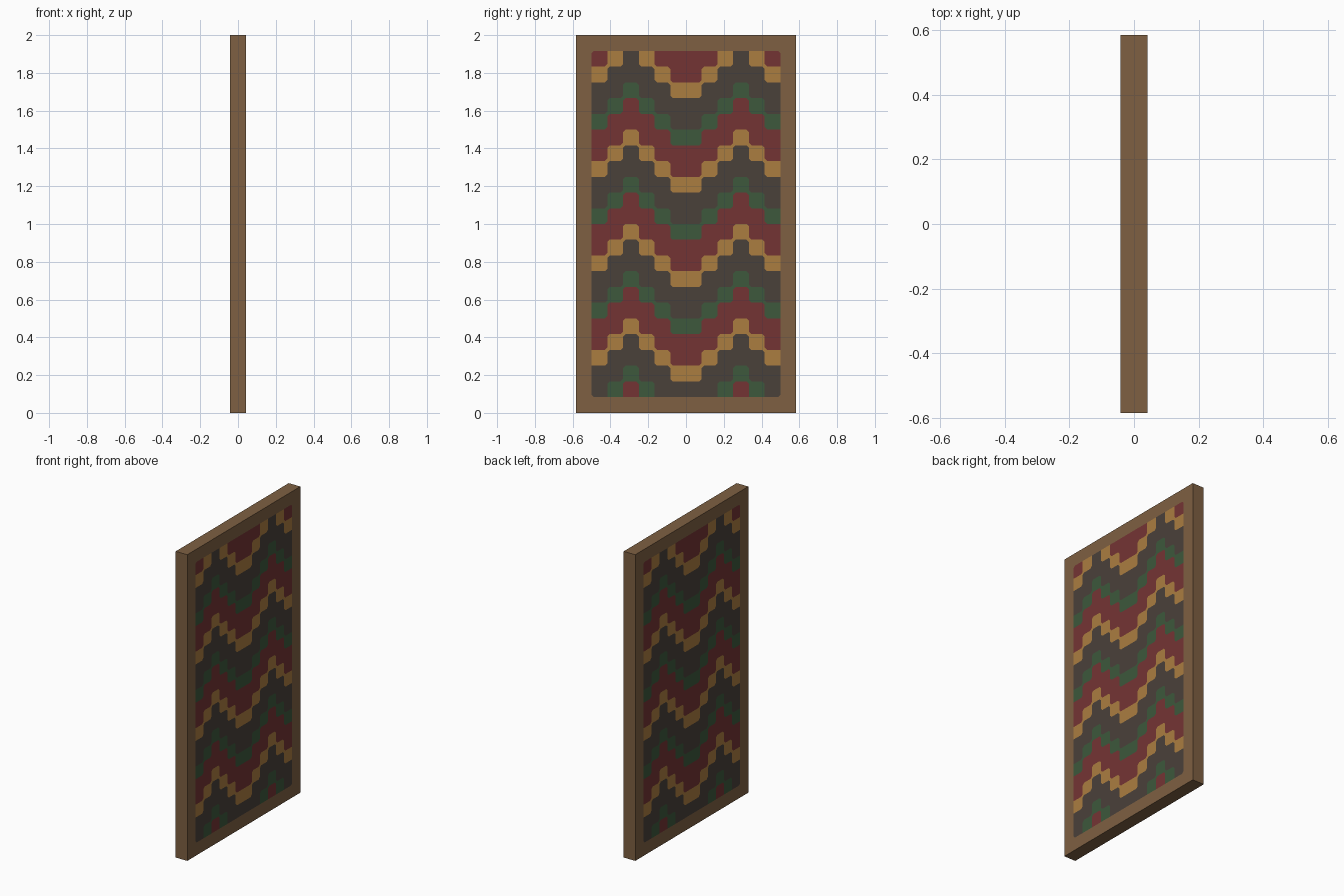
import bpy, bmesh

if "Cube" in bpy.data.objects:
    bpy.data.objects.remove(bpy.data.objects["Cube"])

U = 1 / 12            # one pattern cell
T = U / 2             # half thickness
COLS, ROWS = 12, 22   # cells inside the border
CUT = 0.013           # small corner cut of the woven cells


def srgb(r, g, b):
    lin = lambda c: c / 12.92 if c <= 0.04045 else ((c + 0.055) / 1.055) ** 2.4
    return (lin(r / 255), lin(g / 255), lin(b / 255), 1)


COLOURS = {
    "brown wood": (126, 96, 66),
    "dark grey": (74, 65, 58),
    "ochre": (171, 125, 64),
    "dark red": (116, 52, 52),
    "dark green": (61, 88, 60),
}
mats = []
for name, c in COLOURS.items():
    m = bpy.data.materials.new(name)
    m.diffuse_color = srgb(*c)
    m.use_nodes = True
    m.node_tree.nodes["Principled BSDF"].inputs["Base Color"].default_value = m.diffuse_color
    mats.append(m)
BROWN, GREY, OCHRE, RED, GREEN = range(5)


def finish(bm, name):
    bmesh.ops.remove_doubles(bm, verts=bm.verts, dist=1e-5)
    me = bpy.data.meshes.new(name)
    bm.to_mesh(me)
    bm.free()
    for m in mats:
        me.materials.append(m)
    ob = bpy.data.objects.new(name, me)
    bpy.context.collection.objects.link(ob)


# Border frame: two flat rings joined by the outer edges
def rect(x, w, z0, z1):
    return [(x, -w, z0), (x, w, z0), (x, w, z1), (x, -w, z1)]


bm = bmesh.new()
rings = {s: ([bm.verts.new(p) for p in rect(s * T, 7 * U, 0, 2)],
             [bm.verts.new(p) for p in rect(s * T, 6 * U, U, 2 - U)]) for s in (1, -1)}
for i in range(4):
    j = (i + 1) % 4
    for s in (1, -1):
        out, inn = rings[s]
        bm.faces.new([out[i], out[j], inn[j], inn[i]][::s])
    a, b = rings[1][0], rings[-1][0]
    bm.faces.new([a[j], a[i], b[i], b[j]])
finish(bm, "border_frame")

# Zigzag pattern: six-row colour cycle shifted per column
SHIFT = [1, 2, 3, 2, 1, 0]
CYCLE = [GREY, GREY, OCHRE, RED, RED, GREEN]


def colour(c, k):
    if not (0 <= c < COLS and 1 <= k <= ROWS):
        return BROWN
    return CYCLE[(k - SHIFT[min(c, COLS - 1 - c)]) % 6]


bm = bmesh.new()


def face(pts, s, mat):
    f = bm.faces.new([bm.verts.new((s * T, y, z)) for y, z in pts][::s])
    f.material_index = mat


for s in (1, -1):
    for c in range(COLS):
        for k in range(1, ROWS + 1):
            y, z, own = (c - 6) * U, k * U, colour(c, k)
            pts = []
            # corners anticlockwise; cut those wrapped by one other colour
            for dy, dz in ((-1, -1), (1, -1), (1, 1), (-1, 1)):
                cy, cz = y + U * (dy > 0), z + U * (dz > 0)
                side, updown = colour(c + dy, k), colour(c, k + dz)
                if side == updown != own:
                    p, q = (cy, cz - dz * CUT), (cy - dy * CUT, cz)
                    if dy * dz > 0:
                        pair = [p, q]
                    else:
                        pair = [q, p]
                    pts += pair
                    face([pair[0], (cy, cz), pair[1]], s, side)
                else:
                    pts.append((cy, cz))
            face(pts, s, own)
finish(bm, "zigzag_panel")
